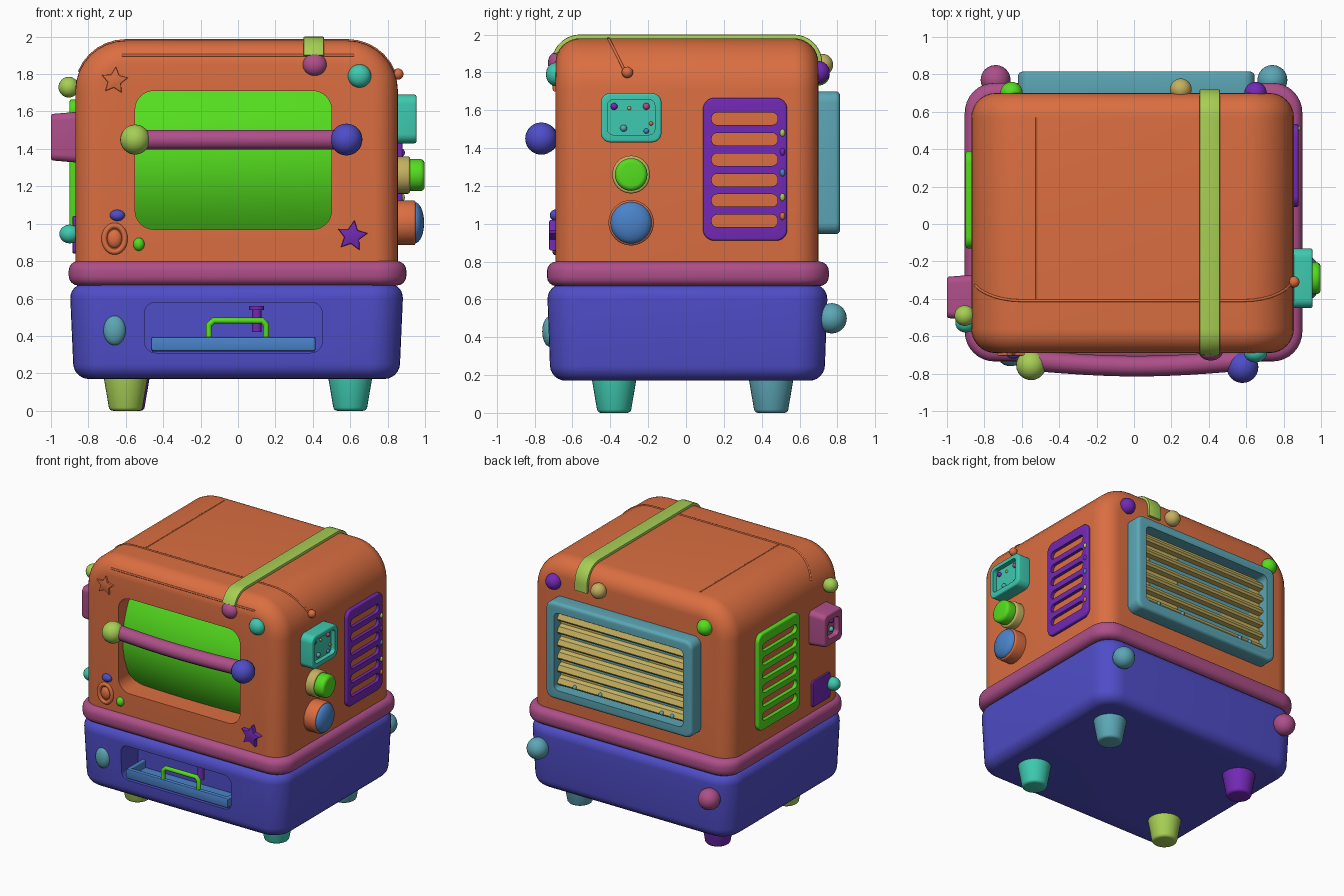
import bpy, bmesh
from math import sin, cos, pi, radians
from mathutils import Vector

if "Cube" in bpy.data.objects:
    bpy.data.objects.remove(bpy.data.objects["Cube"])

PALETTE = dict(orange="DA6E43", green="55DC24", pink="AC5088", indigo="504EC6", teal="40C8AE",
               lime="A5CD55", purple="722DB4", steel="4B82C8", cyan="5CA5B4", tan="C3AF60")
MATS = {}
for key, code in PALETTE.items():
    rgb = [(int(code[i:i + 2], 16) / 255) ** 2.2 for i in (0, 2, 4)]
    m = bpy.data.materials.new(key)
    m.use_nodes = True
    m.diffuse_color = (*rgb, 1)
    m.node_tree.nodes["Principled BSDF"].inputs["Base Color"].default_value = (*rgb, 1)
    MATS[key] = m


def activate(ob):
    bpy.ops.object.select_all(action='DESELECT')
    ob.select_set(True)
    bpy.context.view_layer.objects.active = ob


def finish(name, bm, mat):
    bmesh.ops.recalc_face_normals(bm, faces=bm.faces[:])
    me = bpy.data.meshes.new(name)
    bm.to_mesh(me)
    bm.free()
    me.materials.append(MATS[mat])
    ob = bpy.data.objects.new(name, me)
    bpy.context.collection.objects.link(ob)
    activate(ob)
    bpy.ops.object.shade_smooth_by_angle(angle=radians(35))
    return ob


def rrect(a0, a1, b0, b1, r, low=None, n=8):
    """Rounded rectangle; low is the radius of the two lower corners."""
    low = r if low is None else low
    corners = [(a1 - r, b1 - r, r, 0), (a0 + r, b1 - r, r, 1),
               (a0 + low, b0 + low, low, 2), (a1 - low, b0 + low, low, 3)]
    return [(a + q * cos((k + i / n) * pi / 2), b + q * sin((k + i / n) * pi / 2))
            for a, b, q, k in corners for i in range(n + 1)]


def ring(a, b, ra, rb=None, n=32):
    return [(a + ra * cos(i * 2 * pi / n), b + (rb or ra) * sin(i * 2 * pi / n)) for i in range(n)]


def star(a, b, r, turn=0.0):
    return [(a + r * (0.5 if i % 2 else 1) * sin(i * pi / 5 + turn),
             b + r * (0.5 if i % 2 else 1) * cos(i * pi / 5 + turn)) for i in range(10)]


def prism(name, mat, pts, axis, lo, hi, bevel=0.0, taper=1.0, seg=4):
    """Extrude a 2D outline along an axis, scale the low end, round both rims."""
    place = {'x': lambda a, b, t: (t, a, b), 'y': lambda a, b, t: (a, t, b),
             'z': lambda a, b, t: (a, b, t)}[axis]
    ca = (min(p[0] for p in pts) + max(p[0] for p in pts)) / 2
    cb = (min(p[1] for p in pts) + max(p[1] for p in pts)) / 2
    bm = bmesh.new()
    low = [bm.verts.new(place(ca + (a - ca) * taper, cb + (b - cb) * taper, lo)) for a, b in pts]
    top = [bm.verts.new(place(a, b, hi)) for a, b in pts]
    caps = [bm.faces.new(low), bm.faces.new(top[::-1])]
    for i in range(len(pts)):
        j = (i + 1) % len(pts)
        bm.faces.new((low[i], top[i], top[j], low[j]))
    if bevel:
        bmesh.ops.recalc_face_normals(bm, faces=bm.faces[:])
        bmesh.ops.bevel(bm, geom=[e for f in caps for e in f.edges], offset=bevel,
                        segments=seg, profile=0.5, affect='EDGES')
    return finish(name, bm, mat)


def ball(name, mat, loc, rx, ry=None, rz=None):
    bm = bmesh.new()
    bmesh.ops.create_uvsphere(bm, u_segments=24, v_segments=16, radius=1)
    bmesh.ops.scale(bm, vec=(rx, ry or rx, rz or rx), verts=bm.verts)
    bmesh.ops.translate(bm, vec=loc, verts=bm.verts)
    return finish(name, bm, mat)


def tube(name, mat, pts, r, cyclic=False):
    cu = bpy.data.curves.new(name, 'CURVE')
    cu.dimensions, cu.bevel_depth, cu.bevel_resolution, cu.use_fill_caps = '3D', r, 3, True
    sp = cu.splines.new('POLY')
    sp.points.add(len(pts) - 1)
    for p, co in zip(sp.points, pts):
        p.co = (*co, 1)
    sp.use_cyclic_u = cyclic
    cu.materials.append(MATS[mat])
    ob = bpy.data.objects.new(name, cu)
    bpy.context.collection.objects.link(ob)
    activate(ob)
    bpy.ops.object.convert(target='MESH')
    bpy.ops.object.shade_smooth_by_angle(angle=radians(50))


def cut(ob, pts, axis, lo, hi):
    cutter = prism("cutter", ob.data.materials[0].name, pts, axis, lo, hi)
    mod = ob.modifiers.new("cut", 'BOOLEAN')
    mod.operation, mod.solver, mod.object = 'DIFFERENCE', 'EXACT', cutter
    activate(ob)
    bpy.ops.object.modifier_apply(modifier=mod.name)
    bpy.data.objects.remove(cutter)
    bpy.ops.object.shade_smooth_by_angle(angle=radians(35))


# Main shell with window opening, waist band, base with drawer recess
body = prism("body", "orange", rrect(-0.87, 0.855, 0.6, 1.98, 0.27, 0.14), 'y', -0.69, 0.70, 0.13, seg=8)
cut(body, rrect(-0.55, 0.5, 0.97, 1.71, 0.1), 'y', -0.9, -0.48)
prism("waist_band", "pink", rrect(-0.905, 0.9, -0.735, 0.755, 0.16), 'z', 0.67, 0.8, 0.05)
base = prism("base", "indigo", rrect(-0.9, 0.885, -0.735, 0.75, 0.17), 'z', 0.17, 0.68, 0.08, 0.975, 6)
cut(base, rrect(-0.5, 0.45, 0.31, 0.58, 0.06), 'y', -0.9, -0.52)

# Feet
for name, mat, x, y in (("front_right", "lime", -0.6, -0.38), ("front_left", "teal", 0.6, -0.38),
                        ("back_right", "purple", -0.59, 0.45), ("back_left", "cyan", 0.6, 0.45)):
    prism(name + "_foot", mat, ring(x, y, 0.125), 'z', 0, 0.22, 0.018, 0.7)

# Bulging window pane
bm = bmesh.new()
bmesh.ops.create_grid(bm, x_segments=16, y_segments=16, size=1)
for v in bm.verts:
    u, w = v.co.x, v.co.y
    v.co = (-0.025 + 0.53 * u, -0.655 + 0.13 * w * w + 0.02 * u * u, 1.34 + 0.375 * w)
pane = finish("window_pane", bm, "green")

# Door handle
tube("handle_bar", "pink", [(-0.55 + 1.13 * i / 12, -0.73 - 0.03 * sin(pi * i / 12), 1.45)
                            for i in range(13)], 0.055)
ball("handle_end_right", "lime", (-0.55, -0.755, 1.45), 0.08)
ball("handle_end_left", "indigo", (0.58, -0.765, 1.45), 0.085)

# Roof seams and strap
tube("roof_seam", "orange", [(-0.52, -0.4, 1.978), (-0.52, 0.57, 1.978)], 0.006)
outline = rrect(-0.87, 0.855, 0.6, 1.98, 0.27, 0.14)[2:16]
tube("hood_seam", "orange", [(x, -0.41 + 0.5 * (1.98 - z), z) for x, z in outline], 0.007)
tube("hood_front_seam", "orange", [(-0.62, -0.678, 1.9), (0.62, -0.678, 1.9)], 0.007)


def strap_arc(r):
    front = [(-0.56 - r * cos(radians(t)), 1.85 + r * sin(radians(t))) for t in range(20, 91, 10)]
    back = [(0.57 + r * sin(radians(t)), 1.85 + r * cos(radians(t))) for t in range(0, 91, 10)]
    return front + back + [(0.57 + r, 1.79)]


prism("strap", "lime", strap_arc(0.15) + strap_arc(0.115)[::-1], 'x', 0.35, 0.46, 0.006, seg=2)

# Round studs all over
for name, mat, loc, size in (
        ("strap_stud", "pink", (0.41, -0.68, 1.85), (0.065, 0.05, 0.06)),
        ("front_stud", "teal", (0.65, -0.69, 1.79), (0.062, 0.05, 0.062)),
        ("front_oval_stud", "indigo", (-0.645, -0.69, 1.045), (0.04, 0.03, 0.03)),
        ("front_small_stud", "green", (-0.53, -0.69, 0.89), (0.03, 0.03, 0.035)),
        ("base_oval_stud", "cyan", (-0.66, -0.72, 0.43), (0.06, 0.04, 0.08)),
        ("upper_side_stud", "lime", (-0.905, -0.49, 1.73), (0.055,) * 3),
        ("lower_side_stud", "teal", (-0.9, -0.53, 0.945), (0.055, 0.05, 0.05)),
        ("seam_stud", "orange", (0.855, -0.31, 1.8), (0.03,) * 3),
        ("back_left_stud", "purple", (0.65, 0.7, 1.8), (0.06,) * 3),
        ("back_middle_stud", "tan", (0.25, 0.72, 1.84), (0.058,) * 3),
        ("back_right_stud", "green", (-0.655, 0.7, 1.79), (0.06,) * 3),
        ("base_left_stud", "cyan", (0.74, 0.77, 0.5), (0.08,) * 3),
        ("base_right_stud", "pink", (-0.74, 0.77, 0.5), (0.08,) * 3)):
    ball(name, mat, loc, *size)

# Stars and oval ring on the front
prism("lower_star", "purple", star(0.61, 0.935, 0.085, 0.15), 'y', -0.725, -0.66, 0.008, seg=2)
prism("upper_star", "orange", star(-0.66, 1.765, 0.075, 0.1), 'y', -0.705, -0.64, 0.006, seg=2)
tube("oval_ring", "orange", [(a, -0.69, b) for a, b in ring(-0.66, 0.92, 0.055, 0.07)], 0.016, True)
ball("oval_centre", "orange", (-0.66, -0.685, 0.92), 0.04, 0.025, 0.05)

# Drawer tray, handle and little peg
prism("tray_front", "steel", rrect(-0.465, 0.415, 0.32, 0.395, 0.015), 'y', -0.72, -0.685, 0.008, seg=2)
prism("tray_floor", "steel", rrect(-0.46, 0.41, -0.7, -0.52, 0.01), 'z', 0.315, 0.335)
for x in (-0.45, 0.4):
    prism("tray_side", "steel", rrect(x - 0.015, x + 0.015, 0.32, 0.395, 0.01), 'y', -0.7, -0.51)
tube("tray_handle", "green", [(-0.155, -0.7, 0.38), (-0.155, -0.7, 0.46), (-0.13, -0.7, 0.482),
                              (0.13, -0.7, 0.482), (0.15, -0.7, 0.46), (0.15, -0.7, 0.38)], 0.017)
prism("peg", "purple", ring(0.1, -0.6, 0.025), 'z', 0.42, 0.54)
prism("peg_cap", "purple", ring(0.1, -0.6, 0.04), 'z', 0.54, 0.56)

# Control box and knobs on the left side
box = prism("control_box", "teal", rrect(-0.45, -0.13, 1.43, 1.69, 0.05), 'x', 0.82, 0.955, 0.012)
cut(box, rrect(-0.415, -0.165, 1.47, 1.655, 0.03), 'x', 0.92, 1.1)
for mat, y, z, r in (("purple", -0.38, 1.62, 0.018), ("pink", -0.21, 1.62, 0.018),
                     ("steel", -0.21, 1.49, 0.014), ("cyan", -0.33, 1.505, 0.018),
                     ("tan", -0.3, 1.61, 0.01), ("orange", -0.185, 1.53, 0.011)):
    ball("control_dot", mat, (0.922, y, z), r)
prism("upper_knob_collar", "tan", ring(-0.29, 1.26, 0.1), 'x', 0.82, 0.92, 0.012)
prism("upper_knob", "green", ring(-0.29, 1.26, 0.086), 'x', 0.9, 0.998, 0.025)
prism("lower_knob_collar", "orange", ring(-0.29, 1.005, 0.12), 'x', 0.82, 0.95, 0.012)
ball("lower_knob_face", "steel", (0.945, -0.29, 1.005), 0.05, 0.11, 0.11)

# Slotted side vents
for name, mat, y0, y1, lo, hi in (("left_vent", "purple", 0.09, 0.535, 0.84, 0.88),
                                  ("right_vent", "green", -0.13, 0.39, -0.9, -0.855)):
    vent = prism(name, mat, rrect(y0, y1, 0.91, 1.665, 0.06), 'x', lo, hi, 0.012)
    for i in range(6):
        z = 1.015 + 0.108 * i
        cut(vent, rrect(y0 + 0.045, y1 - 0.05, z - 0.033, z + 0.033, 0.03, n=4), 'x', lo - 0.1, hi + 0.1)
for mat, z in (("lime", 1.48), ("purple", 1.38), ("steel", 1.27), ("lime", 1.14), ("orange", 1.04)):
    ball("vent_bead", mat, (0.878, 0.51, z), 0.014, 0.014, 0.02)

# Socket box and plate on the right side
socket = prism("socket_box", "pink", rrect(-0.515, -0.27, 1.325, 1.6, 0.04), 'x', -1.0, -0.84, 0.012, 0.9)
cut(socket, rrect(-0.46, -0.325, 1.39, 1.535, 0.03), 'x', -1.1, -0.955)
for mat, y, z in (("teal", -0.42, 1.43), ("orange", -0.36, 1.49), ("purple", -0.42, 1.5)):
    ball("socket_dot", mat, (-0.957, y, z), 0.02)
prism("side_plate", "purple", rrect(-0.52, -0.3, 0.84, 1.04, 0.02), 'x', -0.885, -0.85, 0.006, seg=2)

# Back grille: frame, panel, louvres and slots
frame = prism("grille_frame", "cyan", rrect(-0.62, 0.645, 0.945, 1.7, 0.06), 'y', 0.66, 0.815, 0.025)
cut(frame, rrect(-0.545, 0.57, 1.02, 1.625, 0.04), 'y', 0.6, 0.9)
prism("grille_panel", "tan", rrect(-0.56, 0.585, 1.0, 1.64, 0.02), 'y', 0.66, 0.725)
for i in range(6):
    z = 1.065 + 0.1 * i
    prism("louvre", "tan", [(0.72, z + 0.04), (0.755, z + 0.025), (0.775, z - 0.01),
                            (0.765, z - 0.025), (0.72, z - 0.03)], 'x', -0.55, 0.575)
    if i < 5:
        x = 0.0 + (0.14 if i % 2 else -0.12)
        prism("slot", "cyan", rrect(x - 0.33, x + 0.33, z + 0.042, z + 0.068, 0.012, n=3), 'y', 0.722, 0.73)
for x in (-0.42, -0.33, 0.2, 0.42):
    ball("grille_bead", "cyan", (x, 0.77, 1.06), 0.016)
